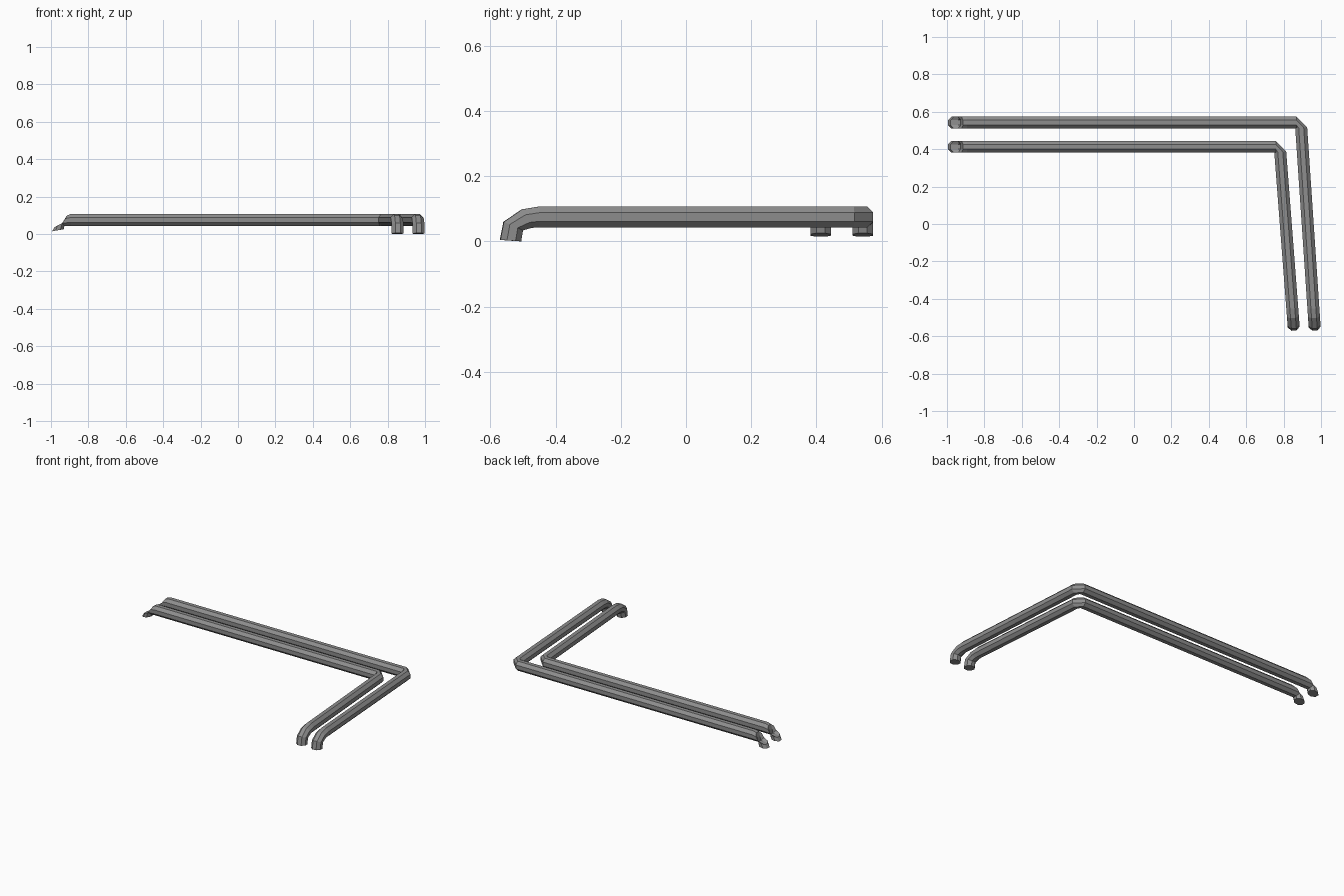
import bpy, bmesh, math
from mathutils import Vector

cube = bpy.data.objects.get("Cube")
if cube:
    bpy.data.objects.remove(cube, do_unlink=True)

grey = bpy.data.materials.new("pipe_grey")
grey.use_nodes = True
colour = (0.27, 0.27, 0.27, 1)
grey.diffuse_color = colour
grey.node_tree.nodes["Principled BSDF"].inputs["Base Color"].default_value = colour

SIDES = 8
RADIUS = 0.032 / math.cos(math.pi / SIDES)   # octagon with flat top
UP = Vector((0, 0, 1))
HEIGHT = 0.075


def ring(bm, centre, heading, pitch):
    """Octagonal section facing along heading, tilted by pitch degrees."""
    p = math.radians(pitch)
    side = UP.cross(heading)
    top = UP * math.cos(p) - heading * math.sin(p)
    verts = []
    for i in range(SIDES):
        a = math.tau * (i + 0.5) / SIDES
        verts.append(bm.verts.new(centre + RADIUS * (math.cos(a) * side + math.sin(a) * top)))
    return verts


def pipe(name, left_end, corner, turn, front_end):
    left_end, corner, turn, front_end = (Vector((*v, HEIGHT)) for v in (left_end, corner, turn, front_end))
    along = Vector((1, 0, 0))
    leg = (front_end - turn).normalized()
    # (distance from the tip, height, downward pitch) for each elbow
    left_bend = [(0, 0.02, 80), (0.011, 0.052, 62), (0.035, 0.071, 26), (0.07, HEIGHT, 0)]
    front_bend = [(0.087, HEIGHT, 0), (0.05, 0.07, 28), (0.008, 0.047, 66), (0, 0.0025, 86)]

    bm = bmesh.new()
    rings = []
    for d, z, pitch in left_bend:
        rings.append(ring(bm, Vector((left_end.x + d, left_end.y, z)), along, -pitch))
    rings.append(ring(bm, corner, along, 0))
    rings.append(ring(bm, turn, leg, 0))
    for d, z, pitch in front_bend:
        c = front_end - leg * d
        c.z = z
        # the elbow dips downward, so the section leans outward
        rings.append(ring(bm, c, leg, -pitch if pitch < 0 else pitch_sign * pitch))
    for a, b in zip(rings, rings[1:]):
        for i in range(SIDES):
            j = (i + 1) % SIDES
            bm.faces.new((a[i], a[j], b[j], b[i]))
    bm.faces.new(rings[0])
    bm.faces.new(rings[-1])
    bmesh.ops.recalc_face_normals(bm, faces=bm.faces)
    mesh = bpy.data.meshes.new(name)
    bm.to_mesh(mesh)
    bm.free()
    mesh.materials.append(grey)
    obj = bpy.data.objects.new(name, mesh)
    bpy.context.collection.objects.link(obj)


pitch_sign = -1   # top of the section leans toward the pipe tip
pipe("outer_pipe", (-0.963, 0.542), (0.868, 0.542), (0.894, 0.514), (0.965, -0.538))
pipe("inner_pipe", (-0.963, 0.413), (0.758, 0.413), (0.782, 0.385), (0.853, -0.538))
